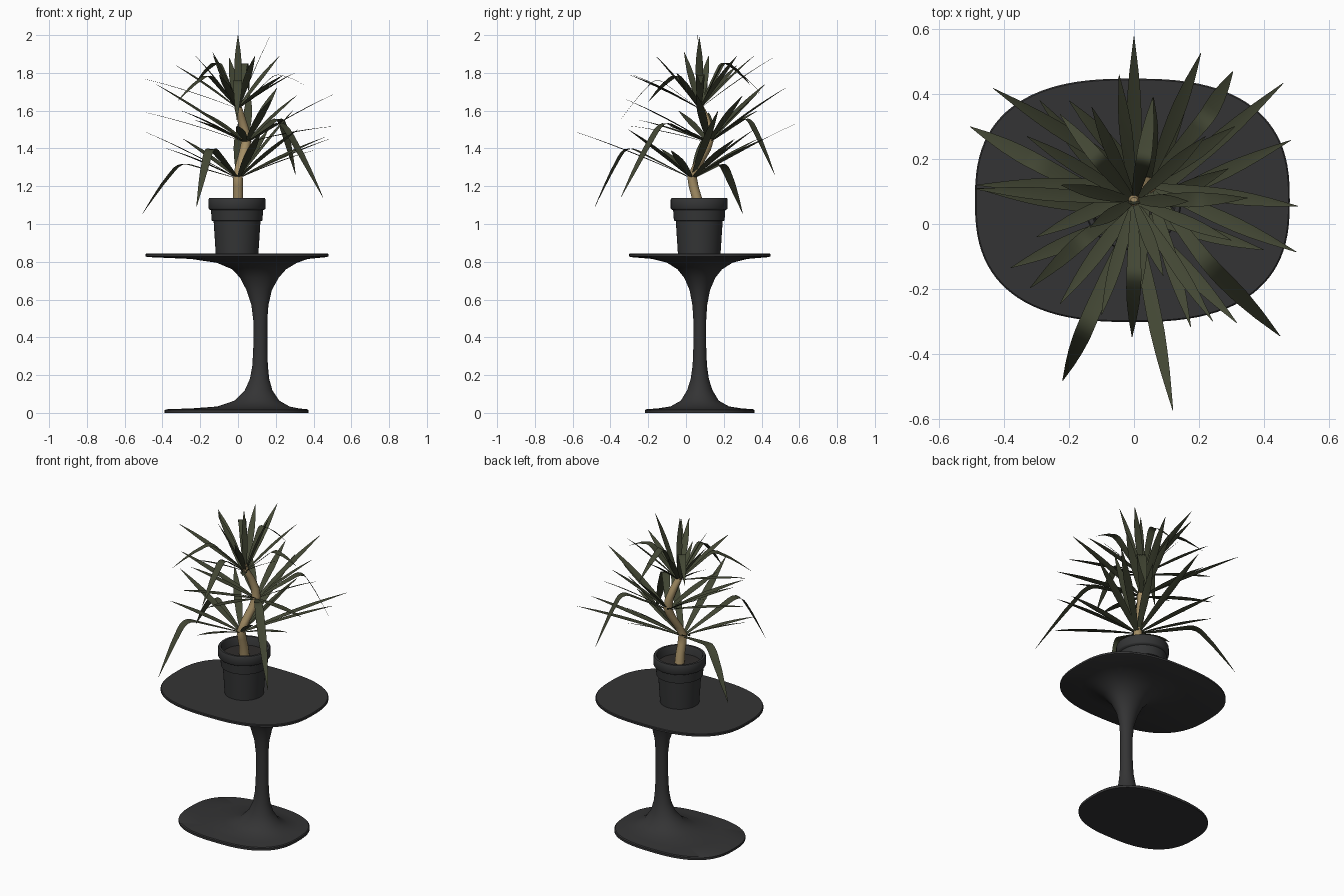
import bpy, math
from mathutils import Vector


def mat(name, r, g, b):
    m = bpy.data.materials.new(name)
    m.diffuse_color = (r, g, b, 1)
    return m


TABLE = mat("charcoal table", .034, .034, .035)
POT = mat("dark grey pot", .035, .036, .037)
SOIL = mat("dark soil", .028, .026, .024)
BARK = mat("tan bark", .37, .27, .13)
LEAF = mat("dark olive leaf", .055, .062, .034)


def make(name, verts, faces, material, angle=35):
    me = bpy.data.meshes.new(name)
    me.from_pydata(verts, [], faces)
    me.materials.append(material)
    ob = bpy.data.objects.new(name, me)
    bpy.context.collection.objects.link(ob)
    bpy.ops.object.select_all(action='DESELECT')
    ob.select_set(True)
    bpy.context.view_layer.objects.active = ob
    bpy.ops.object.shade_smooth_by_angle(angle=math.radians(angle))
    return ob


def loft(name, rings, material, n=64):
    """Skin horizontal superellipse rings (cx, cy, z, rx, ry, exponent)."""
    verts, faces = [], []
    for cx, cy, z, rx, ry, e in rings:
        for i in range(n):
            a = 2 * math.pi * i / n
            c, s = math.cos(a), math.sin(a)
            verts.append((cx + rx * math.copysign(abs(c) ** (2 / e), c),
                          cy + ry * math.copysign(abs(s) ** (2 / e), s), z))
    for r in range(len(rings) - 1):
        for i in range(n):
            j = (i + 1) % n
            faces.append((r * n + i, r * n + j, (r + 1) * n + j, (r + 1) * n + i))
    faces.append(tuple(reversed(range(n))))
    faces.append(tuple(range((len(rings) - 1) * n, len(rings) * n)))
    return make(name, verts, faces, material)


# Pedestal table: base plate, flared stem, top (z, centre x, half x, half y, exponent)
foot = [(0, -.008, .38, .29, 2.6), (.014, -.008, .38, .29, 2.6), (.019, -.007, .374, .285, 2.6),
        (.024, .04, .28, .22, 2.4), (.034, .082, .19, .155, 2.2), (.065, .1, .118, .1, 2.1),
        (.12, .109, .073, .067, 2), (.18, .114, .051, .048, 2), (.25, .117, .041, .038, 2),
        (.35, .118, .037, .034, 2), (.49, .118, .037, .034, 2), (.57, .116, .045, .039, 2),
        (.65, .112, .067, .054, 2), (.715, .113, .102, .082, 2), (.76, .112, .142, .118, 2.1),
        (.795, .1, .213, .173, 2.2), (.815, .06, .31, .25, 2.4), (.825, -.005, .475, .367, 2.6),
        (.829, -.005, .485, .375, 2.6), (.84, -.005, .485, .375, 2.6), (.844, -.005, .481, .371, 2.6)]
loft("pedestal_table", [(cx, .073, z, a, b, e) for z, cx, a, b, e in foot], TABLE, 96)

# Flower pot with stepped rim and hollow mouth, then soil
PX, PY = -.005, .07
pot = [(.844, .113), (1.015, .124), (1.018, .134), (1.073, .138), (1.078, .148), (1.083, .151),
       (1.13, .151), (1.137, .147), (1.137, .133), (1.13, .129), (1.06, .124)]
loft("flower_pot", [(PX, PY, z, r, r, 2) for z, r in pot], POT, 48)
loft("soil", [(PX, PY, 1.055, .1245, .1245, 2), (PX, PY, 1.085, .1245, .1245, 2)], SOIL, 48)

# Zigzag trunk
trunk = [(0, .065, 1.07, .03), (0, .057, 1.14, .027), (0, .04, 1.2, .026), (0, .032, 1.25, .025),
         (.012, .06, 1.31, .026), (.034, .105, 1.39, .026), (.044, .12, 1.44, .026),
         (.034, .12, 1.5, .025), (.014, .1, 1.57, .023), (0, .075, 1.62, .02), (0, .07, 1.66, .012)]
loft("trunk", [(x, y, z, r, r, 2) for x, y, z, r in trunk], BARK, 16)


def leaf(base, tip, kink, width, verts, faces):
    """Lance-shaped, lightly creased blade, arched or folded over at a kink."""
    base, tip = Vector(base), Vector(tip)
    if kink:
        k = Vector(kink)
        a, b = base.lerp(k, .84), k.lerp(tip, .2)
        path = [base.lerp(k, t) for t in (0, .28, .56)]
        path += [a.lerp(k, t).lerp(k.lerp(b, t), t) for t in (0, .25, .5, .75, 1)]
        path += [k.lerp(tip, t) + Vector((0, 0, .03 * t * (1 - t))) for t in (.45, .7, .88, 1)]
    else:
        c = (base + tip) / 2 + Vector((0, 0, .02))
        path = [base.lerp(c, t).lerp(c.lerp(tip, t), t) for t in [i / 10 for i in range(11)]]
    d = tip - base
    side = Vector((-d.y, d.x, 0))
    side = side.normalized() if side.length > .03 else Vector((1, 0, 0))
    up = d.cross(side).normalized()
    total = sum((q - p).length for p, q in zip(path, path[1:]))
    run, o = 0, len(verts)
    for i, p in enumerate(path):
        run += (p - path[i - 1]).length if i else 0
        t = run / total
        w = .3 + .7 * math.sin(math.pi / 2 * t / .55) if t < .55 else 1 - ((t - .55) / .45) ** 1.7
        w = max(w, .04) * width / 2
        verts += [p - side * w, p - up * max(w * .12, .0012), p + side * w]
        if i:
            q = o + 3 * i
            faces += [(q - 3, q - 2, q + 1, q), (q - 2, q - 1, q + 2, q + 1)]


# Three leaf whorls: (tip, kink or None)
lower = [((-.505, .30, 1.055), (-.31, .195, 1.33)), ((-.22, -.483, 1.09), (-.15, -.32, 1.42)),
         ((0, .578, 1.53), None), ((.12, -.575, 1.485), None), ((.46, .434, 1.46), None),
         ((.483, .258, 1.45), None), ((-.485, .11, 1.485), None), ((-.38, -.135, 1.4), None),
         ((.40, -.08, 1.39), None), ((.317, -.305, 1.50), None), ((-.29, .38, 1.45), None),
         ((.29, .17, 1.6), None), ((.16, .36, 1.5), None)]
middle = [((.45, -.345, 1.14), (.235, -.13, 1.55)), ((.305, .47, 1.26), (.225, .33, 1.575)),
          ((-.434, .418, 1.74), None), ((.505, .055, 1.687), None), ((.5, -.086, 1.517), None),
          ((-.485, .12, 1.59), None), ((.175, -.317, 1.66), None), ((-.228, -.246, 1.55), None),
          ((-.006, -.3, 1.52), None), ((.206, .526, 1.72), None), ((-.2, .38, 1.6), None),
          ((.06, .39, 1.7), None), ((-.3, -.04, 1.6), None), ((.31, .3, 1.68), None)]
upper = [((0, .06, 2.0), None), ((.167, .07, 1.99), None), ((-.225, .12, 1.89), None),
         ((.22, .27, 1.89), None), ((-.135, -.01, 1.91), None), ((.09, -.16, 1.89), None),
         ((-.046, .46, 1.88), None), ((-.13, .36, 1.89), None), ((-.49, .108, 1.767), None),
         ((.243, -.30, 1.79), None), ((-.1, -.28, 1.79), None), ((-.33, .27, 1.84), None),
         ((.35, .08, 1.735), (.2, .075, 1.80)), ((-.32, -.197, 1.65), (-.16, -.05, 1.8)),
         ((-.006, -.348, 1.55), (0, -.16, 1.78)), ((.058, .39, 1.7), (.03, .2, 1.87)),
         ((-.228, .338, 1.74), (-.11, .2, 1.87)), ((.3, -.05, 1.8), None)]
whorls = [("lower_leaves", (0, .032, 1.24), lower, .046),
          ("middle_leaves", (.043, .12, 1.43), middle, .045),
          ("upper_leaves", (0, .072, 1.61), upper, .04)]
for name, base, tips, width in whorls:
    v, f = [], []
    for tip, kink in tips:
        leaf(base, tip, kink, width * (1.15 if kink else 1), v, f)
    make(name, v, f, LEAF, 40)
